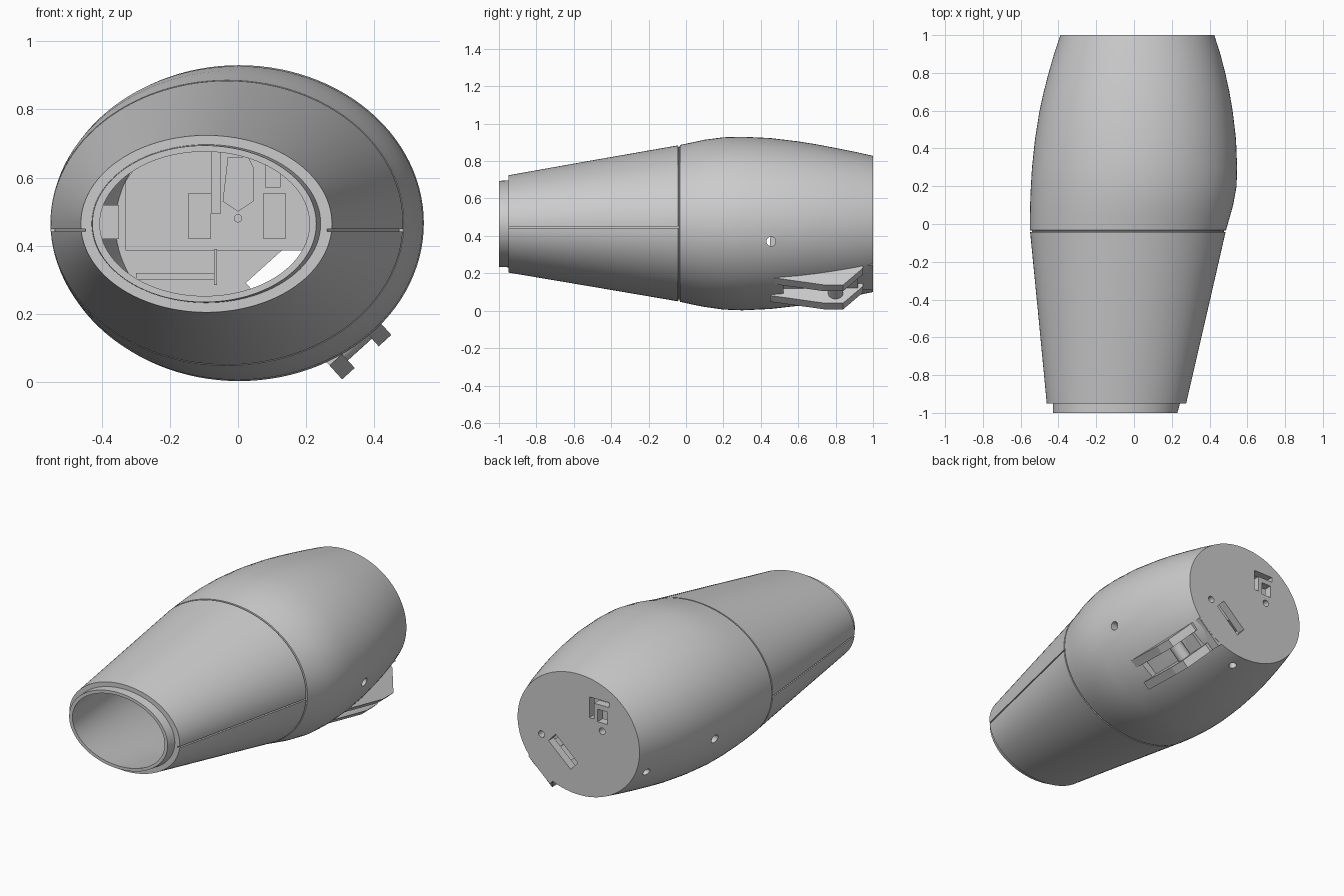
import bpy, bmesh, math
from mathutils import Vector, Matrix

if "Cube" in bpy.data.objects:
    bpy.data.objects.remove(bpy.data.objects["Cube"])

N = 112
CZ = 0.465
U = Vector((0.67, 0, -0.742))      # outward direction of the lower-right bracket
T = Vector((0.742, 0, 0.67))       # across the bracket
YV = Vector((0, 1, 0))
ORIGIN = Vector((0, 0, CZ))


def finish(bm, name):
    bmesh.ops.recalc_face_normals(bm, faces=bm.faces)
    me = bpy.data.meshes.new(name)
    bm.to_mesh(me)
    bm.free()
    ob = bpy.data.objects.new(name, me)
    bpy.context.collection.objects.link(ob)
    return ob


def loft(name, stations):
    """Closed skin through elliptical stations (y, xmin, xmax, zmin, zmax)."""
    bm = bmesh.new()
    rings = []
    for y, x0, x1, z0, z1 in stations:
        ring = []
        for i in range(N):
            a = 2 * math.pi * i / N
            ring.append(bm.verts.new(((x0 + x1) / 2 + (x1 - x0) / 2 * math.cos(a), y,
                                      (z0 + z1) / 2 + (z1 - z0) / 2 * math.sin(a))))
        rings.append(ring)
    for r, s in zip(rings, rings[1:]):
        for i in range(N):
            j = (i + 1) % N
            bm.faces.new((r[i], r[j], s[j], s[i]))
    bm.faces.new(rings[0])
    bm.faces.new(rings[-1])
    return finish(bm, name)


def prism(name, pts, org, a, b, c, c0, c1):
    """Extrude polygon pts in the (a, b) plane along c from c0 to c1."""
    bm = bmesh.new()
    lo = [bm.verts.new(org + a * p + b * q + c * c0) for p, q in pts]
    hi = [bm.verts.new(org + a * p + b * q + c * c1) for p, q in pts]
    bm.faces.new(lo)
    bm.faces.new(hi)
    for i in range(len(pts)):
        j = (i + 1) % len(pts)
        bm.faces.new((lo[i], lo[j], hi[j], hi[i]))
    return finish(bm, name)


def rect(a0, a1, b0, b1):
    return [(a0, b0), (a1, b0), (a1, b1), (a0, b1)]


def box(name, x0, x1, y0, y1, z0, z1):
    return prism(name, rect(x0, x1, y0, y1), Vector(), Vector((1, 0, 0)), YV, Vector((0, 0, 1)), z0, z1)


def tilted_box(name, t0, t1, y0, y1, u0, u1):
    return prism(name, rect(y0, y1, u0, u1), ORIGIN, YV, U, T, t0, t1)


def rod(name, center, axis, r, length):
    bm = bmesh.new()
    rot = Vector(axis).to_track_quat('Z', 'Y').to_matrix().to_4x4()
    bmesh.ops.create_cone(bm, cap_ends=True, segments=24, radius1=r, radius2=r, depth=length,
                          matrix=Matrix.Translation(center) @ rot)
    return finish(bm, name)


# Hollow shell: outside front to back, step lip, then back along the inside
outer = [(1.0, -0.39, 0.425, 0.10, 0.828), (0.9, -0.423, 0.457, 0.079, 0.85),
         (0.8, -0.452, 0.483, 0.06, 0.87), (0.7, -0.478, 0.505, 0.042, 0.889),
         (0.6, -0.50, 0.522, 0.026, 0.905), (0.45, -0.524, 0.54, 0.009, 0.923),
         (0.3, -0.54, 0.546, 0.002, 0.93), (0.2, -0.546, 0.543, 0.006, 0.927),
         (0.1, -0.55, 0.525, 0.02, 0.914), (0.03, -0.551, 0.505, 0.034, 0.899),
         (-0.033, -0.551, 0.487, 0.048, 0.886)]
groove = [(-0.034, -0.54, 0.476, 0.059, 0.875), (-0.041, -0.54, 0.476, 0.059, 0.875)]
front = [(-0.042, -0.55, 0.485, 0.05, 0.884), (-0.5, -0.505, 0.38, 0.128, 0.804),
         (-0.95, -0.462, 0.276, 0.204, 0.724), (-0.95, -0.43, 0.243, 0.232, 0.697),
         (-1.0, -0.428, 0.23, 0.234, 0.694), (-1.0, -0.406, 0.21, 0.252, 0.676)]
w = 0.045
inner = [(y, a + w, b - w, c + w, d - w) for y, a, b, c, d in reversed(outer[1:] + front[:2])]
inner.append((0.95, -0.36, 0.395, 0.135, 0.79))
shell = loft("forearm_shell", outer + groove + front + inner)

# Cutters: side seams, screw holes, openings in the rear wall, bracket pocket
X, Z = Vector((1, 0, 0)), Vector((0, 0, 1))
cuts = []
for s, name in ((-1, "left"), (1, "right")):
    pts = [(-1.05, 0.21), (-0.95, 0.262), (-0.04, 0.472), (-0.04, 0.8), (-1.05, 0.8)]
    if s < 0:
        pts = [(-1.05, -0.41), (-0.95, -0.448), (-0.04, -0.537), (-0.04, -0.8), (-1.05, -0.8)]
    cuts.append(prism(name + "_seam_cutter", pts, Vector(), YV, X, Z, 0.441, 0.449))
    cuts.append(rod(name + "_screw_cutter", (s * 0.53, 0.455, 0.37), (1, 0, 0), 0.025, 0.2))
cuts.append(rod("rear_side_screw_cutter", (-0.385, 0.92, 0.31), (1, 0, 0.4), 0.022, 0.06))
cuts.append(rod("rear_bottom_screw_cutter", (0.04, 0.92, 0.09), (0, 0, 1), 0.022, 0.09))
for x, z in ((0.265, 0.40), (-0.14, 0.525)):
    cuts.append(rod("rear_hole_cutter", (x, 1, z), (0, 1, 0), 0.02, 0.2))
cuts.append(tilted_box("cable_slot_cutter", -0.10, 0.10, 0.9, 1.1, 0.145, 0.215))
corner = [(-0.055, 0.585), (-0.055, 0.71), (-0.185, 0.71), (-0.185, 0.68), (-0.085, 0.68), (-0.085, 0.585)]
cuts.append(prism("corner_window_cutter", corner, Vector(), X, Z, YV, 0.9, 1.1))
cuts.append(box("square_window_cutter", -0.175, -0.11, 0.9, 1.1, 0.575, 0.65))
cuts.append(tilted_box("bracket_pocket_cutter", -0.03, 0.065, 0.52, 0.9, 0.44, 0.7))

bpy.context.view_layer.objects.active = shell
for c in cuts:
    m = shell.modifiers.new(c.name, 'BOOLEAN')
    m.operation = 'DIFFERENCE'
    m.solver = 'EXACT'
    m.object = c
    bpy.ops.object.modifier_apply(modifier=m.name)
    bpy.data.objects.remove(c)

# Bracket on the lower right: two fins, pocket floor, pivot boss and end block
fin = [(0.45, 0.40), (0.45, 0.49), (0.74, 0.545), (0.84, 0.545), (0.945, 0.425), (0.945, 0.36)]
for k, t in enumerate((-0.055, 0.09)):
    prism(f"bracket_fin_{k + 1}", fin, ORIGIN, YV, U, T, t - 0.025, t + 0.025)
tilted_box("bracket_floor", -0.05, 0.085, 0.5, 0.92, 0.385, 0.435)
tilted_box("bracket_end_block", -0.08, 0.115, 0.94, 0.999, 0.34, 0.402)
pivot = rod("bracket_pivot", ORIGIN + T * 0.0175 + YV * 0.8 + U * 0.475, T, 0.04, 0.12)

# Internal mounting block with its pads, ribs and guide
rear = [(-0.33, 0.385), (0.33, 0.385), (0.33, 0.60), (0.2, 0.72), (-0.1, 0.74), (-0.28, 0.66), (-0.33, 0.59)]
mount = prism("mounting_block", rear, Vector(), X, Z, YV, 0.5, 0.9)
box("left_pad", -0.145, -0.08, 0.42, 0.51, 0.42, 0.555)
box("right_pad", 0.075, 0.14, 0.42, 0.51, 0.42, 0.555)
box("hanging_rib", -0.08, -0.05, 0.2, 0.52, 0.495, 0.90)
box("short_rib", 0.08, 0.125, 0.3, 0.52, 0.57, 0.88)
box("lower_rib", -0.07, -0.062, 0.45, 0.96, 0.285, 0.39)
guide = [(-0.045, 0.53), (0.0, 0.50), (0.045, 0.53), (0.045, 0.63), (0.03, 0.66), (-0.03, 0.66)]
prism("cable_guide", guide, Vector(), X, Z, YV, 0.4, 0.51)
rod("shaft", (0, 0.49, 0.48), (0, 1, 0), 0.012, 0.05)
box("side_bracket", -0.46, -0.35, 0.5, 0.7, 0.42, 0.52)
box("lower_tray", -0.30, -0.066, 0.6, 0.96, 0.30, 0.32)

# Smooth shading with crisp edges on the curved parts
for ob in (shell, pivot):
    bpy.ops.object.select_all(action='DESELECT')
    ob.select_set(True)
    bpy.context.view_layer.objects.active = ob
    bpy.ops.object.shade_smooth_by_angle(angle=math.radians(25))
